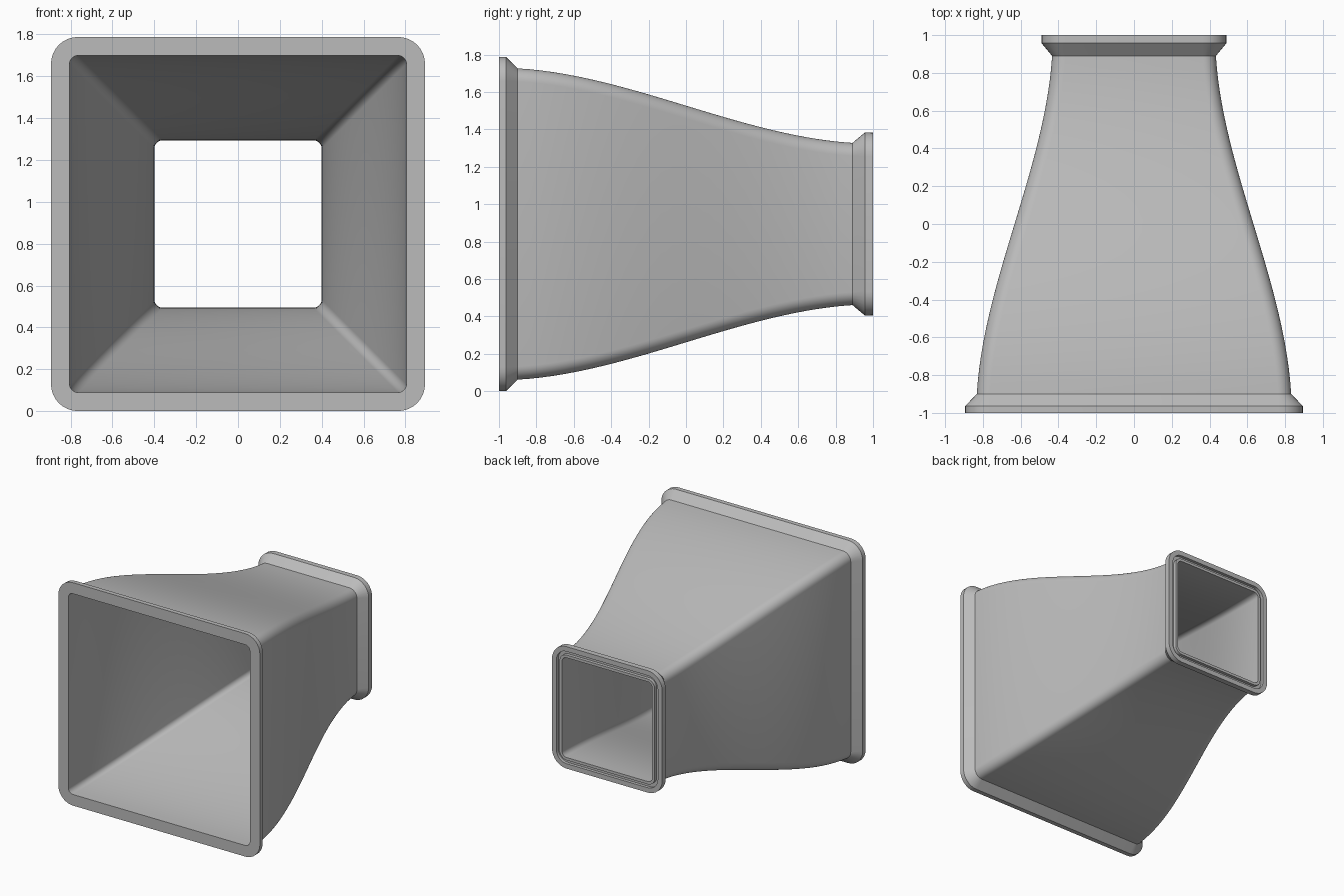
import bpy, bmesh
from math import sin, cos, pi, radians

cube = bpy.data.objects.get("Cube")
if cube:
    bpy.data.objects.remove(cube, do_unlink=True)

CENTRE_Z = 0.894
BORE_RADIUS = 0.04
WALL = 0.03
LIP = 0.089
ARC = 8
STEPS = 28


def bore(y):
    """Half width of the bore, easing from the wide mouth to the narrow one."""
    t = (y + 1) / 2
    return 0.805 - 0.405 * t * t * (3 - 2 * t)


def ring(bm, y, offset):
    """Rounded square at depth y, set outward from the bore by offset."""
    half = bore(y) + offset
    radius = BORE_RADIUS + offset
    verts = []
    for corner in range(4):
        middle = pi / 4 + corner * pi / 2
        sx = 1 if cos(middle) > 0 else -1
        sz = 1 if sin(middle) > 0 else -1
        for i in range(ARC + 1):
            a = corner * pi / 2 + i / ARC * pi / 2
            verts.append(bm.verts.new((sx * (half - radius) + radius * cos(a), y,
                                       CENTRE_Z + sz * (half - radius) + radius * sin(a))))
    return verts


def spread(start, end):
    return [start + (end - start) * i / STEPS for i in range(STEPS + 1)]


# Wall section: outside from front to back, seal groove, then the bore back to front
section = [(-1, LIP), (-0.963, LIP)]
section += [(y, WALL) for y in spread(-0.9, 0.89)]
section += [(0.957, LIP), (1, LIP)]
section += [(1, 0.05), (0.975, 0.05), (0.975, 0.022), (1, 0.022)]
section += [(y, 0) for y in spread(1, -1)]

bm = bmesh.new()
rings = [ring(bm, y, offset) for y, offset in section]
for k, a in enumerate(rings):
    b = rings[(k + 1) % len(rings)]
    for i in range(len(a)):
        j = (i + 1) % len(a)
        bm.faces.new((a[i], a[j], b[j], b[i]))
bmesh.ops.recalc_face_normals(bm, faces=bm.faces)

mesh = bpy.data.meshes.new("duct_reducer")
bm.to_mesh(mesh)
bm.free()
duct = bpy.data.objects.new("duct_reducer", mesh)
bpy.context.collection.objects.link(duct)

# Plain grey
grey = bpy.data.materials.new("light_grey")
grey.use_nodes = True
colour = (0.5, 0.5, 0.5, 1)
grey.diffuse_color = colour
grey.node_tree.nodes["Principled BSDF"].inputs["Base Color"].default_value = colour
mesh.materials.append(grey)

bpy.ops.object.select_all(action="DESELECT")
duct.select_set(True)
bpy.context.view_layer.objects.active = duct
bpy.ops.object.shade_smooth_by_angle(angle=radians(30))
